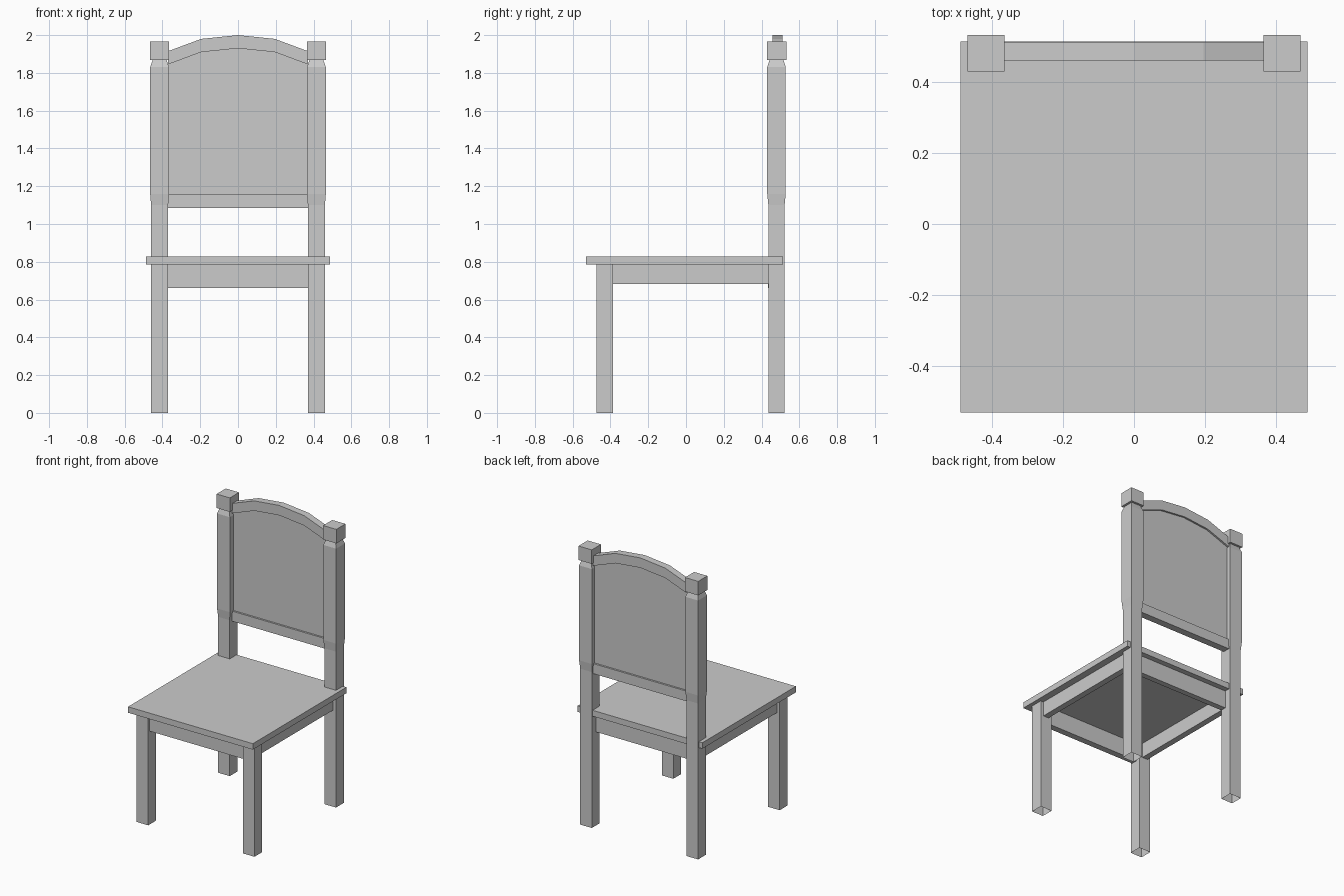
import bpy, bmesh

if "Cube" in bpy.data.objects:
    bpy.data.objects.remove(bpy.data.objects["Cube"])


def finish(name, bm):
    bmesh.ops.recalc_face_normals(bm, faces=bm.faces)
    mesh = bpy.data.meshes.new(name)
    bm.to_mesh(mesh)
    bm.free()
    obj = bpy.data.objects.new(name, mesh)
    bpy.context.collection.objects.link(obj)
    return obj


def mirror(obj):
    mod = obj.modifiers.new("mirror", 'MIRROR')
    mod.use_axis[0] = True
    mod.use_mirror_merge = False


def square_loft(name, cx, cy, sections, open_bottom=False):
    """Stack rectangular sections (z, half x, half y)."""
    bm = bmesh.new()
    rings = [[bm.verts.new((cx + sx * hx, cy + sy * hy, z))
              for sx, sy in ((-1, -1), (1, -1), (1, 1), (-1, 1))]
             for z, hx, hy in sections]
    for a, b in zip(rings, rings[1:]):
        for i in range(4):
            j = (i + 1) % 4
            bm.faces.new((a[i], a[j], b[j], b[i]))
    bm.faces.new(rings[-1])
    if not open_bottom:
        bm.faces.new(rings[0])
    return finish(name, bm)


def box(name, x, y, z):
    return square_loft(name, sum(x) / 2, sum(y) / 2,
                       [(h, (x[1] - x[0]) / 2, (y[1] - y[0]) / 2) for h in z])


def arched(name, lower, upper, y):
    """Solid strip between a lower and an upper line of (x, z) points."""
    bm = bmesh.new()
    cols = [[bm.verts.new(p) for p in ((lx, y[0], lz), (lx, y[1], lz),
                                       (ux, y[1], uz), (ux, y[0], uz))]
            for (lx, lz), (ux, uz) in zip(lower, upper)]
    for a, b in zip(cols, cols[1:]):
        for i in range(4):
            j = (i + 1) % 4
            bm.faces.new((a[i], a[j], b[j], b[i]))
    bm.faces.new(cols[0])
    bm.faces.new(cols[-1])
    return finish(name, bm)


# Seat
box("seat", (-0.487, 0.487), (-0.53, 0.513), (0.785, 0.827))

# Legs, back posts and caps
mirror(square_loft("front_leg", 0.415, -0.43,
                   [(0, 0.045, 0.043), (0.786, 0.045, 0.043)], True))
mirror(square_loft("back_post", 0.415, 0.479,
                   [(0, 0.045, 0.043), (1.1, 0.045, 0.043),
                    (1.16, 0.05, 0.049), (1.83, 0.05, 0.049),
                    (1.87, 0.036, 0.036)], True))
mirror(box("post_cap", (0.364, 0.467), (0.429, 0.531), (1.868, 1.967)))

# Aprons under the seat
box("front_apron", (-0.372, 0.372), (-0.46, -0.415), (0.66, 0.786))
box("back_apron", (-0.372, 0.372), (0.435, 0.475), (0.66, 0.786))
mirror(box("side_apron", (0.395, 0.438), (-0.39, 0.44), (0.682, 0.786)))

# Backrest: rails around a thin panel
arch = [(-0.37, 1.915), (-0.195, 1.98), (0, 2.0), (0.195, 1.98), (0.37, 1.915)]
under = [(x, z - 0.07) for x, z in arch]
arched("top_rail", under, arch, (0.459, 0.51))
arched("back_panel", [(x, 1.15) for x, z in arch],
       [(x, z + 0.005) for x, z in under], (0.472, 0.497))
box("bottom_rail", (-0.37, 0.37), (0.459, 0.51), (1.085, 1.156))
